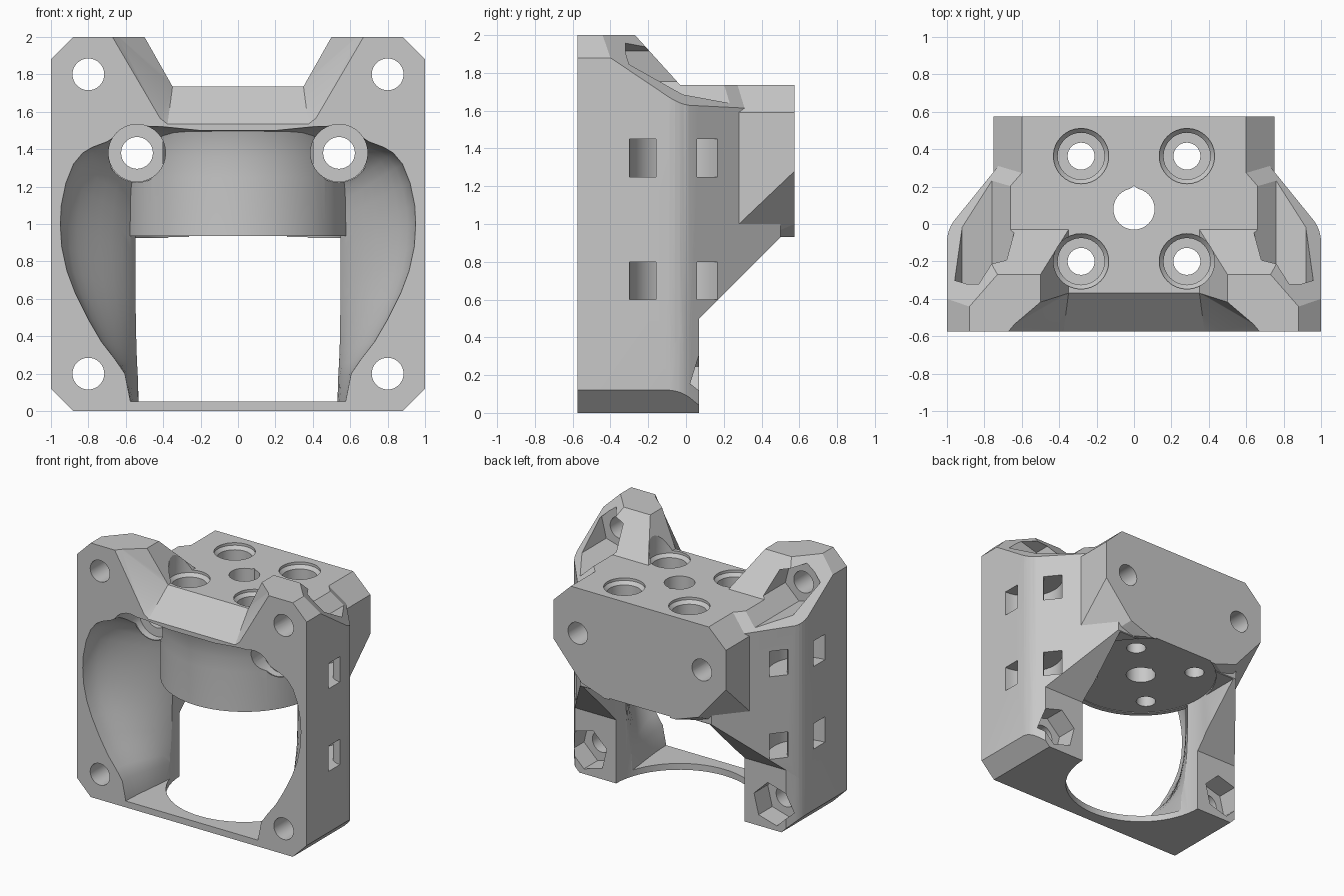
import bpy, bmesh, math
from mathutils import Vector

if "Cube" in bpy.data.objects:
    bpy.data.objects.remove(bpy.data.objects["Cube"])

grey = bpy.data.materials.new("light grey plastic")
grey.use_nodes = True
grey.diffuse_color = (0.58, 0.58, 0.58, 1)
grey.node_tree.nodes["Principled BSDF"].inputs["Base Color"].default_value = (0.58, 0.58, 0.58, 1)

FRONT, BACK, TOP = -0.575, 0.575, 1.735
SIDES = (-1, 1)


def finish(bm, name):
    bmesh.ops.recalc_face_normals(bm, faces=bm.faces)
    if bm.calc_volume(signed=True) < 0:
        bmesh.ops.reverse_faces(bm, faces=bm.faces)
    mesh = bpy.data.meshes.new(name)
    bm.to_mesh(mesh)
    bm.free()
    mesh.materials.append(grey)
    obj = bpy.data.objects.new(name, mesh)
    bpy.context.collection.objects.link(obj)
    return obj


def wrap(bm, points):
    """Replace the mesh by the convex hull of the points."""
    bm.clear()
    for p in points:
        bm.verts.new(p)
    bmesh.ops.remove_doubles(bm, verts=bm.verts, dist=1e-4)
    bmesh.ops.convex_hull(bm, input=bm.verts)
    loose = [v for v in bm.verts if not v.link_faces]
    bmesh.ops.delete(bm, geom=loose, context='VERTS')


def hull(name, points):
    bm = bmesh.new()
    wrap(bm, points)
    return finish(bm, name)


def clipped_box(name, lo, hi, planes):
    """Convex block: a box trimmed by (point, outward normal) planes."""
    bm = bmesh.new()
    bmesh.ops.create_cube(bm, size=1)
    for v in bm.verts:
        v.co = [lo[i] if v.co[i] < 0 else hi[i] for i in range(3)]
    for point, normal in planes:
        bmesh.ops.bisect_plane(bm, geom=bm.verts[:] + bm.edges[:] + bm.faces[:], dist=1e-5,
                               plane_co=point, plane_no=normal, clear_outer=True)
        wrap(bm, [v.co.copy() for v in bm.verts])
    return finish(bm, name)


def loft(name, rings):
    bm = bmesh.new()
    loops = [[bm.verts.new(p) for p in ring] for ring in rings]
    for a, b in zip(loops, loops[1:]):
        for i in range(len(a)):
            j = (i + 1) % len(a)
            bm.faces.new((a[i], a[j], b[j], b[i]))
    bm.faces.new(loops[0])
    bm.faces.new(loops[-1])
    return finish(bm, name)


def circle(cx, cy, r, n=32, turn=0):
    return [(cx + r * math.cos(turn + math.tau * i / n),
             cy + r * math.sin(turn + math.tau * i / n)) for i in range(n)]


def prism_y(name, shape, lo, hi):
    return loft(name, [[(x, y, z) for x, z in shape] for y in (lo, hi)])


def prism_z(name, shape, lo, hi):
    return loft(name, [[(x, y, z) for x, y in shape] for z in (lo, hi)])


def lathe(name, cx, cy, profile, n=48):
    return loft(name, [[(x, y, z) for x, y in circle(cx, cy, r, n)] for r, z in profile])


def ring(name, cx, cy, inner, outer, lo, hi, n=40):
    bm = bmesh.new()
    profile = [(inner, lo), (outer, lo), (outer, hi), (inner, hi)]
    loops = [[bm.verts.new((*circle(cx, cy, r, n)[i], z)) for r, z in profile] for i in range(n)]
    for i in range(n):
        a, b = loops[i], loops[(i + 1) % n]
        for k in range(4):
            m = (k + 1) % 4
            bm.faces.new((a[k], a[m], b[m], b[k]))
    return finish(bm, name)


def combine(base, other, operation):
    mod = base.modifiers.new("combine", 'BOOLEAN')
    mod.operation, mod.object = operation, other
    # The exact solver steps in when the first one leaves the mesh unchanged
    for solver in ('MANIFOLD', 'EXACT'):
        mod.solver = solver
        bpy.context.view_layer.update()
        result = bpy.data.meshes.new_from_object(
            base.evaluated_get(bpy.context.evaluated_depsgraph_get()))
        if len(result.polygons) not in (0, len(base.data.polygons)):
            break
    base.modifiers.clear()
    base.data = result
    bpy.data.objects.remove(other)


def add(other):
    combine(body, other, 'UNION')


def cut(other):
    combine(body, other, 'DIFFERENCE')


# Trimming planes shared by the outer blocks
def side_planes(s):
    planes = []
    for i in range(1, 6):
        a = math.radians(39) * i / 5
        n = Vector((s * math.cos(a), math.sin(a), 0))
        planes.append((Vector((s * 0.8, -0.1, 0)) + n * 0.2, n))
    return planes


def shoulder(s):
    return [((s * 0.73, -0.27, 2), (s * 0.0192, 0.0168, 0.025))]


def facet(s, *corners):
    a, b, c = [Vector((s * x, y, z)) for x, y, z in corners]
    n = (b - a).cross(c - a)
    return a, (n if n.z < 0 else -n)


outer = []
for s in SIDES:
    outer += side_planes(s) + shoulder(s) + [((s * 0.94, 0, 0.06), (s, 0, -1))]

# Front frame block, and the sloped wedge behind it
body = clipped_box("duct_bracket", (-1, FRONT, 0), (1, 0.07, TOP), outer)
add(clipped_box("rear_wedge", (-1, -0.1, 0.2), (1, 0.5, TOP),
                outer + [((0, 0.07, 0.5), (0, 1, -1))]))

# Rear mounting block with chamfered corners
trims = []
for s in SIDES:
    trims += [((s * 0.6, 0, TOP), (s * 0.145, 0, 0.15)),
              facet(s, (0.75, 0.27, 0.99), (0.75, BACK, 1.28), (0.51, BACK, 1.0)),
              facet(s, (0.31, BACK, 0.93), (0.51, BACK, 1.0), (0.6, 0.4, 0.93))]
add(clipped_box("rear_block", (-0.75, -0.05, 0.93), (0.75, BACK, TOP), trims))

# Upper corner ears
for s in SIDES:
    x0, x1 = sorted((s * 0.1, s))
    add(clipped_box("ear", (x0, FRONT, 1.58), (x1, 0.2, 2), side_planes(s) + shoulder(s) + [
        ((s * 0.94, 0, 1.94), (s, 0, 1)),
        ((0, -0.27, 2), (0, 0.265, 0.24)),
        ((s * 0.5, 0, 2), (-s * 0.265, 0, 0.15))]))

# Bevelled notch between the ears
notch = [(0.69, -0.6, 2), (0.425, -0.6, 1.545), (0.38, -0.6, 1.51), (0.5, -0.43, 2),
         (0.35, -0.37, 1.735), (0.75, -0.6, 2.1), (0.55, -0.43, 2.1)]
cut(hull("notch", [(s * x, y, z) for x, y, z in notch for s in SIDES]))

# Funnel-shaped air duct, narrowing from the front opening
half = [(0.2, 1.5), (0.4, 1.52), (0.55, 1.525), (0.64, 1.48), (0.7, 1.44), (0.78, 1.41), (0.83, 1.38),
        (0.88, 1.32), (0.92, 1.22), (0.945, 1.1), (0.95, 1.0), (0.943, 0.88), (0.915, 0.75),
        (0.87, 0.63), (0.8, 0.49), (0.73, 0.37), (0.66, 0.28), (0.605, 0.2), (0.575, 0.05)]
opening = half + [(-x, z) for x, z in reversed(half)]


def duct_ring(y):
    t = min(max((y - FRONT) / 0.62, 0), 1)
    t = t * t * (3 - 2 * t)
    points = []
    for x, z in opening:
        inner = math.copysign(min(abs(x), 0.52 + 0.01 * abs(x)), x)
        points.append((x + (inner - x) * t, y, z - (z - 0.05) * 0.17 * t))
    return points


cut(loft("duct", [duct_ring(y) for y in [-0.7] + [FRONT + 0.62 * i / 10 for i in range(11)]]))

# Round boss in the duct, and two recessed screw seats
boss = lathe("boss", 0, 0.08, [(0.6, 0.935), (0.6, 1.25), (0.605, 1.36), (0.62, 1.45), (0.645, 1.53)], 64)
combine(boss, clipped_box("trim", (-1, 0.45, 0.5), (1, 1, 2), []), 'DIFFERENCE')
add(boss)
for s in SIDES:
    add(prism_y("screw_tube", circle(s * 0.54, 1.38, 0.16), -0.3, 0.2))
    cut(prism_y("screw_seat", circle(s * 0.54, 1.38, 0.153), -0.7, -0.24))

# Round bay below the boss, open to the rear and through the floor
cut(prism_z("bay", circle(0, 0.08, 0.56, 64), -0.1, 0.94))
cut(clipped_box("bay_rear", (-0.55, 0.06, -0.12), (0.55, 0.7, 0.925), []))

# Vertical screw holes with counterbores, and the pointed centre hole
for s in SIDES:
    for y in (-0.2, 0.363):
        cut(lathe("screw_hole", s * 0.283, y, [
            (0.072, 0.8), (0.072, 1.2), (0.125, 1.201), (0.125, 1.69), (0.148, 1.715), (0.148, 2.1)], 32))
drop = [(x, y if abs(x) > 0.001 or y < 0.08 else 0.205) for x, y in circle(0, 0.08, 0.11)]
cut(prism_z("centre_hole", drop, 0.8, 2))

for s in SIDES:
    # Horizontal screw holes
    cut(prism_y("tube_hole", circle(s * 0.54, 1.38, 0.085), -0.7, 0.7))
    for z, start, up in ((0.2, -0.1, -1), (1.8, -0.32, 1)):
        cut(prism_y("corner_hole", circle(s * 0.8, z, 0.085), -0.7, 0.4))
        # Hexagonal nut pockets, tilted alike in mirrored corners
        tilt = math.radians(16 if s * up > 0 else 44)
        cut(prism_y("nut_pocket", circle(s * 0.8, z, 0.165, 6, tilt), start, 0.33))
    # Curved tie slots through the side edges
    for z in (0.6, 1.25):
        cut(ring("tie_slot", s, -0.04, 0.12, 0.26, z, z + 0.2))

bpy.context.view_layer.objects.active = body
body.select_set(True)
bpy.ops.object.shade_smooth_by_angle(angle=math.radians(25))
